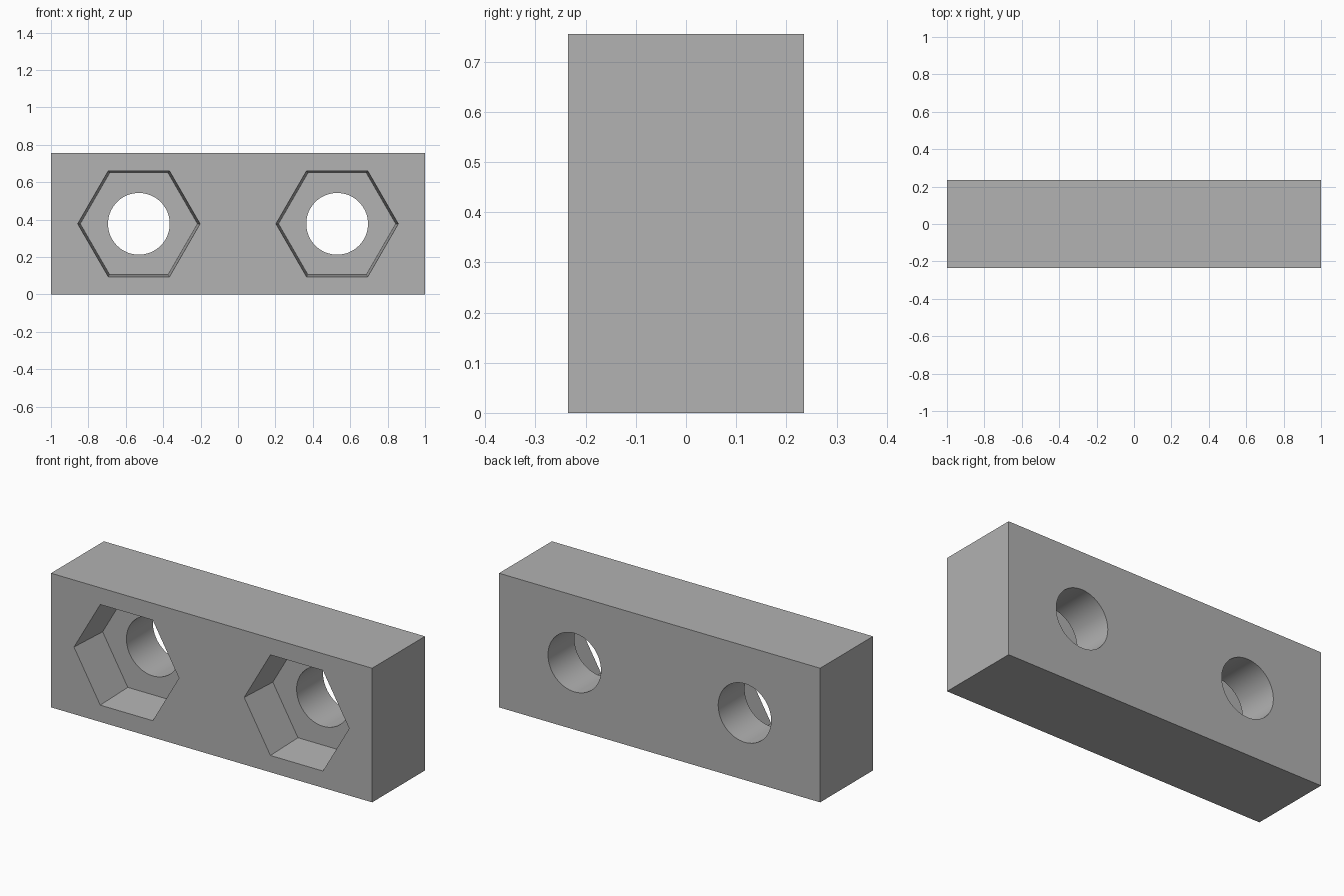
import bpy
import bmesh
from math import radians
from mathutils import Matrix

if "Cube" in bpy.data.objects:
    bpy.data.objects.remove(bpy.data.objects["Cube"], do_unlink=True)

LENGTH, DEPTH, HEIGHT = 2.0, 0.47, 0.755
HOLE_X, HOLE_R = 0.53, 0.165
HEX_MOUTH, HEX_FLOOR = 0.327, 0.313
POCKET_DEPTH = 0.235
OVERSHOOT = 0.05

grey = bpy.data.materials.new("plain grey")
grey.use_nodes = True
colour = (0.445, 0.445, 0.445, 1)
grey.diffuse_color = colour
grey.node_tree.nodes["Principled BSDF"].inputs["Base Color"].default_value = colour


def add_object(name, bm):
    mesh = bpy.data.meshes.new(name)
    bm.to_mesh(mesh)
    bm.free()
    mesh.materials.append(grey)
    obj = bpy.data.objects.new(name, mesh)
    bpy.context.collection.objects.link(obj)
    return obj


def cutter(name, x, sides, front_r, back_r, y0, y1):
    """Prism along y, with a corner pointing along x."""
    bm = bmesh.new()
    matrix = (Matrix.Translation((x, (y0 + y1) / 2, HEIGHT / 2))
              @ Matrix.Rotation(radians(-90), 4, "X")
              @ Matrix.Rotation(radians(90), 4, "Z"))
    bmesh.ops.create_cone(bm, cap_ends=True, segments=sides, radius1=front_r,
                          radius2=back_r, depth=y1 - y0, matrix=matrix)
    obj = add_object(name, bm)
    obj.hide_render = True
    return obj


# Solid block
bm = bmesh.new()
bmesh.ops.create_cube(bm, size=1, matrix=Matrix.Translation((0, 0, HEIGHT / 2))
                      @ Matrix.Diagonal((LENGTH, DEPTH, HEIGHT, 1)))
block = add_object("nut_block", bm)

# Tapered hexagonal pockets in the front, round holes right through
front = -DEPTH / 2
slope = (HEX_MOUTH - HEX_FLOOR) / POCKET_DEPTH
cutters = []
for side, x in (("left", HOLE_X), ("right", -HOLE_X)):
    cutters.append(cutter(side + "_hex_cutter", x, 6, HEX_MOUTH + slope * OVERSHOOT,
                          HEX_FLOOR, front - OVERSHOOT, front + POCKET_DEPTH))
    cutters.append(cutter(side + "_hole_cutter", x, 64, HOLE_R, HOLE_R,
                          front - OVERSHOOT * 2, -front + OVERSHOOT))

bpy.context.view_layer.objects.active = block
block.select_set(True)
for tool in cutters:
    mod = block.modifiers.new(tool.name, "BOOLEAN")
    mod.operation = "DIFFERENCE"
    mod.solver = "EXACT"
    mod.object = tool
    bpy.ops.object.modifier_apply(modifier=mod.name)
    bpy.data.objects.remove(tool, do_unlink=True)

# Round hole walls smooth, every other edge sharp
bpy.ops.object.shade_smooth_by_angle(angle=radians(30))
